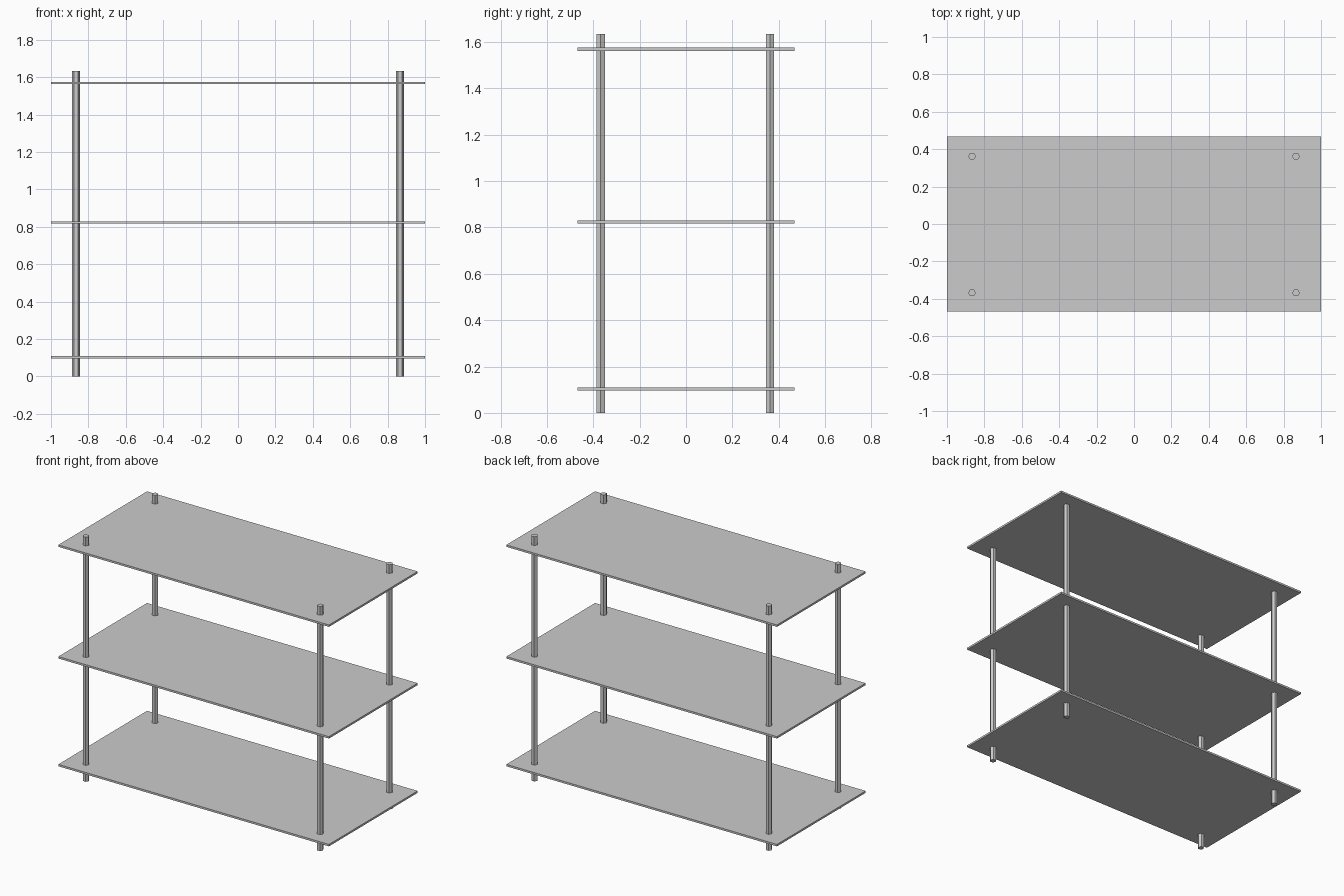
import bpy, bmesh
from math import cos, sin, tau

if "Cube" in bpy.data.objects:
    bpy.data.objects.remove(bpy.data.objects["Cube"])


def prism(name, outline, z0, z1):
    """Extrude a flat outline from z0 up to z1."""
    bm = bmesh.new()
    face = bm.faces.new([bm.verts.new((x, y, z0)) for x, y in outline])
    ext = bmesh.ops.extrude_face_region(bm, geom=[face], use_keep_orig=True)
    top = [v for v in ext["geom"] if isinstance(v, bmesh.types.BMVert)]
    bmesh.ops.translate(bm, verts=top, vec=(0, 0, z1 - z0))
    bmesh.ops.recalc_face_normals(bm, faces=bm.faces)
    mesh = bpy.data.meshes.new(name)
    bm.to_mesh(mesh)
    bm.free()
    obj = bpy.data.objects.new(name, mesh)
    bpy.context.collection.objects.link(obj)
    return obj


# Three thin shelves
W, D, T = 1.0, 0.468, 0.013
board = [(-W, -D), (W, -D), (W, D), (-W, D)]
for name, z in (("bottom", 0.103), ("middle", 0.823), ("top", 1.569)):
    prism(f"{name}_shelf", board, z - T / 2, z + T / 2)

# Four six-sided posts, corners pointing left and right
R, H = 0.0205, 1.634
for side, px in (("left", -0.866), ("right", 0.866)):
    for end, py in (("front", -0.368), ("back", 0.362)):
        hexagon = [(px + R * cos(i * tau / 6), py + R * sin(i * tau / 6)) for i in range(6)]
        prism(f"{end}_{side}_post", hexagon, 0, H)
